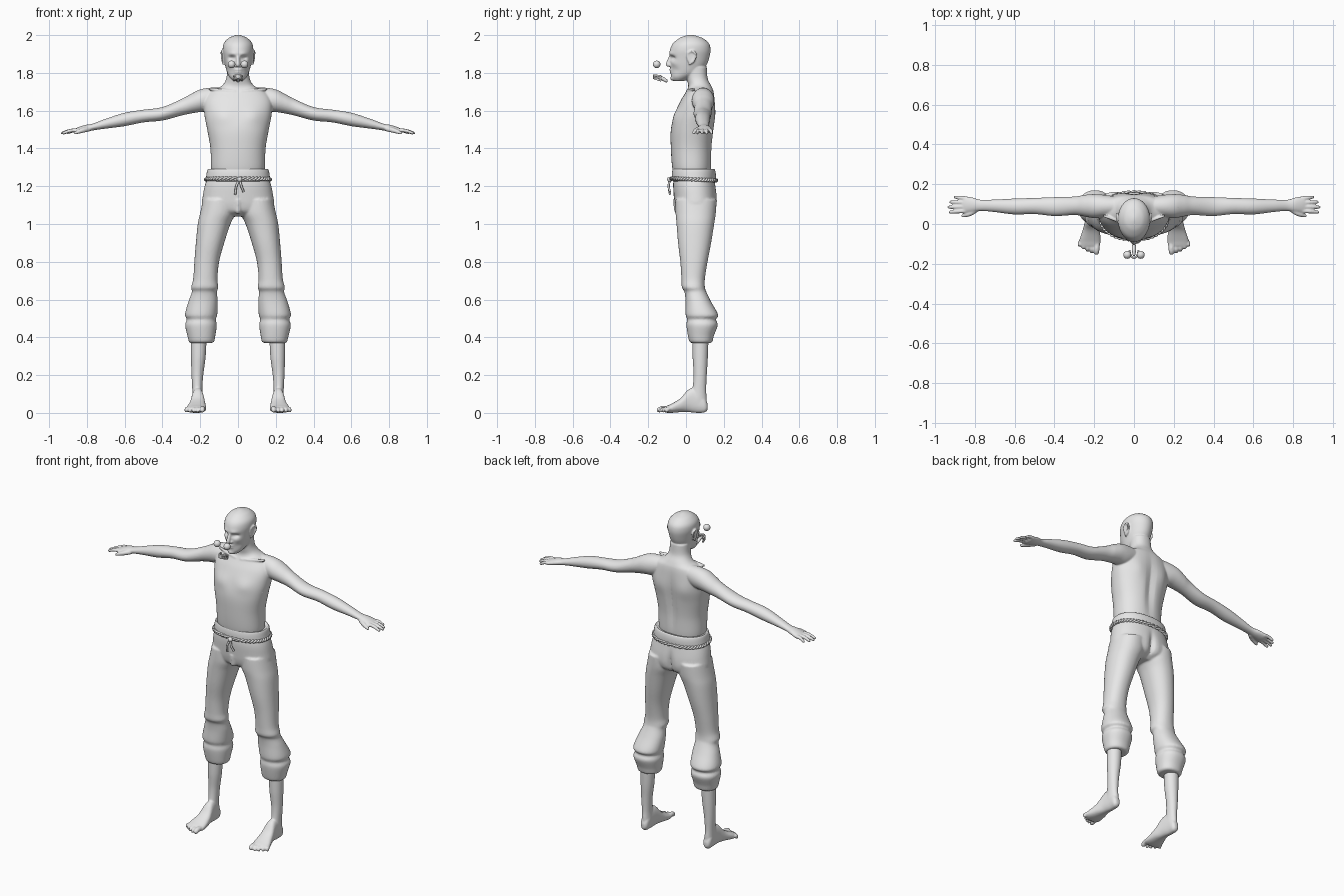
import bpy
import bmesh
from math import sin, cos, pi, exp, copysign
from mathutils import Vector, Matrix

cube = bpy.data.objects.get("Cube")
if cube:
    bpy.data.objects.remove(cube)
clay = bpy.data.materials.new("light_grey")
clay.use_nodes = True
clay.diffuse_color = (.8, .8, .8, 1)
clay.node_tree.nodes["Principled BSDF"].inputs["Base Color"].default_value = clay.diffuse_color

def spline(rows, steps=6):
    """Smoothly interpolate rows of numbers."""
    out = []
    for i in range(len(rows) - 1):
        picks = [rows[max(i - 1, 0)], rows[i], rows[i + 1], rows[min(i + 2, len(rows) - 1)]]
        for t in [s / steps for s in range(steps)]:
            out.append([b + .5 * t * (c - a + t * (2 * a - 5 * b + 4 * c - d + t * (3 * (b - c) + d - a)))
                        for a, b, c, d in zip(*picks)])
    return out + [list(rows[-1])]

def skin(bm, rings):
    """Bridge rings of points into a closed tube."""
    loops = [[bm.verts.new(p) for p in ring] for ring in rings]
    n = len(loops[0])
    for low, high in zip(loops, loops[1:]):
        for i in range(n):
            j = (i + 1) % n
            bm.faces.new((low[i], low[j], high[j], high[i]))
    bm.faces.new(loops[0][::-1])
    bm.faces.new(loops[-1])
    return [v for loop in loops for v in loop]

def rounded(angle, power):
    """Cosine and sine of a superellipse."""
    return [copysign(abs(f(angle)) ** power, f(angle)) for f in (cos, sin)]

def loft(bm, axis, rows, power=1.0, n=64):
    """Rows hold a position on the axis, then min and max on the two other axes."""
    rings = []
    for t, a0, a1, b0, b1 in spline(rows):
        ring = []
        for k in range(n):
            c, s = rounded(2 * pi * k / n, power)
            a, b = (a0 + a1 + (a1 - a0) * c) / 2, (b0 + b1 + (b1 - b0) * s) / 2
            ring.append({"x": (t, a, b), "y": (a, t, b), "z": (a, b, t)}[axis])
        rings.append(ring)
    return skin(bm, rings)

def even(rows):
    """Expand (z, half width, y min, y max) to a symmetric row."""
    return [(z, -w, w, y0, y1) for z, w, y0, y1 in rows]

def limb(bm, rows, n=12):
    """Round tube through rows of x, y, z, radius with rounded ends."""
    pts = spline(rows, 4)
    caps = []
    for end, inner in ((pts[0], pts[1]), (pts[-1], pts[-2])):
        way = (Vector(end[:3]) - Vector(inner[:3])).normalized() * end[3]
        caps.append([[*(Vector(end[:3]) + way * k), end[3] * q] for k, q in ((.6, .75), (.95, .25))])
    pts = caps[0][::-1] + pts + caps[1]
    rings = []
    for i, p in enumerate(pts):
        way = Vector(pts[min(i + 1, len(pts) - 1)][:3]) - Vector(pts[max(i - 1, 0)][:3])
        turn = way.to_track_quat("Z", "Y")
        angles = [2 * pi * k / n for k in range(n)]
        rings.append([Vector(p[:3]) + turn @ Vector((cos(a), sin(a), 0)) * p[3] for a in angles])
    skin(bm, rings)

def sculpt(verts, centre, size, push):
    """Soft symmetric push around a point."""
    for v in verts:
        d = (abs(v.co.x) - centre[0], v.co.y - centre[1], v.co.z - centre[2])
        w = exp(-sum((k / s) ** 2 for k, s in zip(d, size)))
        v.co += Vector((copysign(push[0], v.co.x) if push[0] > 0 else -copysign(push[0], v.co.x), *push[1:])) * w

def finish(name, bm, voxel=None, mirror=True):
    """Make an object; a voxel size fuses its pieces into one smooth skin."""
    bmesh.ops.recalc_face_normals(bm, faces=bm.faces)
    for f in bm.faces:
        f.smooth = True
    mesh = bpy.data.meshes.new(name)
    bm.to_mesh(mesh)
    bm.free()
    mesh.materials.append(clay)
    ob = bpy.data.objects.new(name, mesh)
    bpy.context.collection.objects.link(ob)
    if mirror:
        ob.modifiers.new("Mirror", "MIRROR").use_mirror_merge = False
    if voxel:
        fuse = ob.modifiers.new("Fuse", "REMESH")
        fuse.mode, fuse.voxel_size, fuse.use_smooth_shade = "VOXEL", voxel, True
        soft = ob.modifiers.new("Soften", "SMOOTH")
        soft.factor, soft.iterations = .5, 4
        ob.modifiers.new("Lighten", "DECIMATE").ratio = .45
    return ob

# Torso, neck and collarbones
bm = bmesh.new()
torso = loft(bm, "z", even([
    (1.25, .135, -.06, .128), (1.3, .143, -.073, .135), (1.4, .146, -.08, .138), (1.5, .163, -.08, .148),
    (1.58, .178, -.06, .155), (1.65, .18, -.03, .153), (1.7, .15, 0, .147), (1.73, .088, .012, .135),
    (1.77, .062, .004, .115), (1.83, .058, -.01, .11)]), .9)
sculpt(torso, (0, .15, 1.48), (.025, .08, .15), (0, -.014, 0))
sculpt(torso, (.08, -.05, 1.57), (.05, .06, .04), (0, -.009, 0))
sculpt(torso, (.09, .15, 1.58), (.045, .08, .06), (0, .007, 0))
limb(bm, [(.015, .006, 1.7, .008), (.07, .014, 1.707, .008), (.15, .04, 1.715, .007)])
# Arm, palm, fingers and thumb
loft(bm, "x", [
    (.05, .05, .13, 1.64, 1.72), (.14, .035, .145, 1.6, 1.722), (.2, .03, .15, 1.593, 1.712),
    (.25, .038, .146, 1.585, 1.688), (.3, .045, .138, 1.574, 1.661), (.4, .04, .135, 1.548, 1.619),
    (.5, .05, .131, 1.538, 1.605), (.6, .048, .128, 1.518, 1.589), (.7, .06, .123, 1.505, 1.557),
    (.77, .066, .122, 1.495, 1.531), (.81, .06, .133, 1.486, 1.524), (.85, .056, .139, 1.479, 1.511),
    (.868, .066, .13, 1.484, 1.502)])
for base, tip, reach in ((.066, .06, .925), (.087, .085, .932), (.108, .11, .922), (.129, .135, .9)):
    limb(bm, [(.845, base, 1.496, .011), ((.85 + reach) / 2, (base + tip) / 2, 1.494, .0098),
              (reach, tip, 1.481, .008)])
limb(bm, [(.79, .075, 1.503, .014), (.825, .052, 1.495, .013), (.862, .041, 1.482, .0085)])
# Head with eye sockets, brows, cheekbones and cheeks
head = loft(bm, "z", even([
    (1.757, .025, -.066, -.01), (1.775, .043, -.078, .03), (1.8, .057, -.08, .08), (1.84, .068, -.083, .108),
    (1.88, .075, -.087, .123), (1.92, .081, -.085, .13), (1.955, .076, -.07, .122),
    (1.982, .053, -.038, .092), (1.994, .03, -.012, .062), (2.001, .006, .015, .035)]), n=96)
sculpt(head, (.032, -.08, 1.879), (.019, .04, .011), (0, .02, 0))
sculpt(head, (.03, -.08, 1.902), (.025, .03, .009), (0, -.006, 0))
sculpt(head, (.045, -.06, 1.85), (.018, .04, .014), (0, -.005, 0))
sculpt(head, (.045, -.06, 1.815), (.018, .04, .018), (0, .006, 0))
# Nose, lips and chin
limb(bm, [(0, -.078, 1.892, .009), (0, -.09, 1.865, .01), (0, -.097, 1.843, .0115)])
limb(bm, [(0, -.084, 1.842, .012), (.013, -.082, 1.84, .009)])
for z, y in ((1.817, -.081), (1.804, -.079)):
    limb(bm, [(0, y, z, .0075), (.014, y + .004, z, .006), (.024, y + .012, z - .001, .003)])
limb(bm, [(0, -.069, 1.772, .015), (.012, -.066, 1.772, .012)])
# Ear bowl and rim
loft(bm, "x", [(.06, .01, .04, 1.85, 1.895), (.078, .006, .05, 1.848, 1.905), (.083, .01, .05, 1.853, 1.905)])
limb(bm, [(.077, .008, 1.88, .005), (.081, .01, 1.903, .0055), (.086, .032, 1.916, .0055),
          (.088, .053, 1.9, .0055), (.084, .045, 1.87, .0055), (.078, .02, 1.846, .006)])
finish("upper_body", bm, .0045)

# Trousers: hips, legs with bunched cuffs, and fly
bm = bmesh.new()
hips = loft(bm, "z", even([
    (1.27, .15, -.062, .145), (1.21, .174, -.068, .155), (1.15, .186, -.064, .164), (1.1, .19, -.058, .164),
    (1.065, .16, -.045, .15), (1.04, .08, -.01, .11)]), .9)
leg = loft(bm, "z", [
    (1.13, .01, .185, -.055, .162), (1.06, .012, .2, -.055, .158), (1, .04, .213, -.05, .149),
    (.9, .073, .223, -.042, .133), (.8, .1, .231, -.03, .114), (.71, .109, .237, -.024, .1),
    (.665, .104, .248, -.022, .1), (.64, .112, .244, -.008, .108), (.59, .107, .262, -.002, .132),
    (.52, .11, .281, -.002, .17), (.495, .118, .27, .006, .158), (.465, .112, .28, .002, .168),
    (.41, .12, .268, .01, .148), (.378, .126, .26, .018, .14), (.37, .14, .25, .03, .128)], .92)
sculpt(hips + leg, (0, .16, 1.1), (.018, .1, .07), (0, -.022, 0))
limb(bm, [(0, -.045, 1.19, .016), (0, -.052, 1.13, .016), (0, -.045, 1.07, .018)])
finish("trousers", bm, .006)

# Waistband
bm = bmesh.new()
loft(bm, "z", even([(1.222, .16, -.065, .15), (1.235, .169, -.074, .157), (1.262, .167, -.075, .158),
                    (1.284, .163, -.072, .154), (1.291, .157, -.068, .148), (1.286, .148, -.06, .14)]), .9)
finish("waistband", bm, mirror=False)

# Lower leg, foot and toes
bm = bmesh.new()
loft(bm, "z", [(.43, .165, .25, .035, .12), (.3, .171, .249, .035, .116), (.2, .184, .246, .04, .11),
               (.12, .189, .242, .032, .107), (.06, .187, .241, .01, .11), (.02, .195, .233, .02, .1)])
loft(bm, "y", [(.115, .203, .225, .018, .045), (.1, .191, .238, .003, .08), (.06, .186, .241, 0, .13),
               (.015, .18, .246, .004, .125), (-.03, .172, .258, .004, .077), (-.08, .168, .274, 0, .047),
               (-.11, .172, .272, .002, .034), (-.118, .182, .262, .008, .026)], .85)
for i in range(5):
    r, x = (.009, .19 + .0205 * i) if i else (.0145, .186)
    end = -.142 + .0025 * i * i
    limb(bm, [(x, -.09, .02, r), (x + .002, end / 2 - .055, .022, r), (x + .003, end, r + .001, r)])
finish("legs_and_feet", bm, .0045)

# Rope belt of two twisted strands with hanging ends
def cord(name, points, radius, closed=False):
    data = bpy.data.curves.new(name, "CURVE")
    data.dimensions, data.bevel_depth, data.bevel_resolution = "3D", radius, 2
    data.use_fill_caps = True
    line = data.splines.new("POLY")
    line.points.add(len(points) - 1)
    for p, co in zip(line.points, points):
        p.co = (*co, 1)
    line.use_cyclic_u, line.use_smooth = closed, True
    data.materials.append(clay)
    bpy.context.collection.objects.link(bpy.data.objects.new(name, data))

for strand in range(2):
    path = []
    for a in [2 * pi * k / 240 for k in range(240)]:
        c, s = rounded(a, .9)
        out, up = .0055 * cos(24 * a + pi * strand), .0055 * sin(24 * a + pi * strand)
        path.append(((.169 + out) * c, .041 + (.118 + out) * s, 1.236 - .005 * s + up))
    cord(f"rope_strand_{strand + 1}", path, .0058, True)
for name, x, z in (("rope_end_right", -.015, 1.155), ("rope_end_left", .03, 1.17)):
    cord(name, spline([(.008, -.085, 1.236), (x * .6, -.092, 1.2), (x, -.084, z)]), .006)

# Rope knot and floating eyeballs
for name, centre, radius, pair in (("rope_knot", (.008, -.086, 1.236), .014, False),
                                   ("eyeballs", (.034, -.155, 1.845), .02, True)):
    bm = bmesh.new()
    bmesh.ops.create_uvsphere(bm, u_segments=24, v_segments=16, radius=radius,
                              matrix=Matrix.Translation(centre))
    finish(name, bm, mirror=pair)

# Floating dental arches and tongue
bm = bmesh.new()
for z, lean, tooth in ((1.787, .1, -.004), (1.772, .35, .004)):
    arch = []
    for a in [pi * k / 8 for k in range(9)]:
        x, y = .022 * cos(a), -.135 - .035 * sin(a)
        arch.append((x, y, z - lean * (y + .17), .005))
        spot = Vector(arch[-1][:3]) + Vector((0, 0, tooth))
        bmesh.ops.create_cube(bm, size=.008, matrix=Matrix.Translation(spot))
    limb(bm, arch)
limb(bm, [(0, -.155, 1.776, .007), (0, -.13, 1.773, .01), (0, -.105, 1.758, .009)])
bpy.context.view_layer.objects.active = finish("teeth_and_tongue", bm, mirror=False)
bpy.context.object.select_set(True)
bpy.ops.object.shade_smooth_by_angle()
